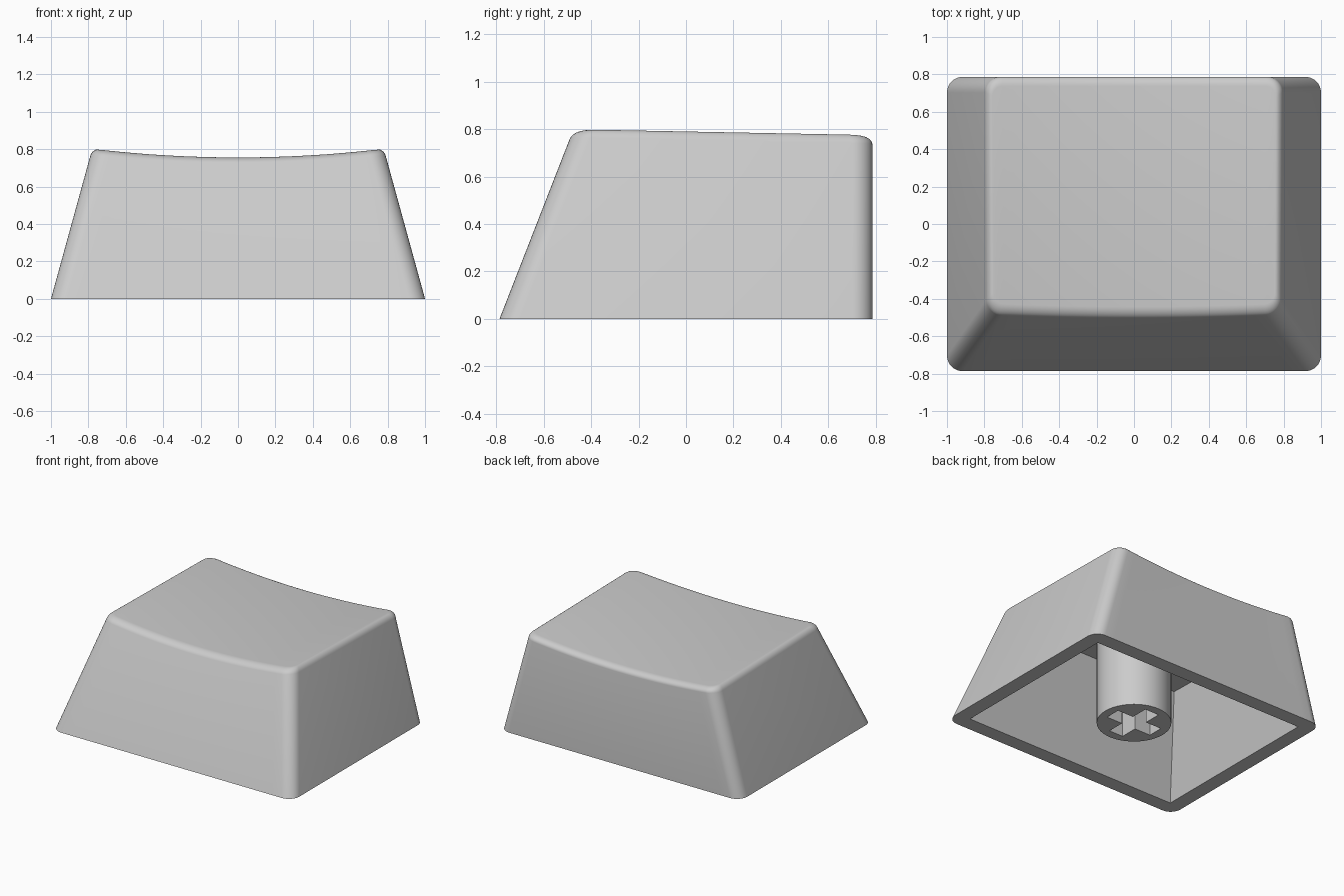
import bpy
import bmesh
from math import sin, cos, pi, radians

if "Cube" in bpy.data.objects:
    bpy.data.objects.remove(bpy.data.objects["Cube"], do_unlink=True)

grey = bpy.data.materials.new("light grey plastic")
grey.use_nodes = True
grey.diffuse_color = (0.6, 0.6, 0.6, 1)
grey.node_tree.nodes["Principled BSDF"].inputs["Base Color"].default_value = (0.6, 0.6, 0.6, 1)

ARC, SPAN = 8, 24          # corner and edge divisions
HALF = 2 * ARC + SPAN      # divisions from the left side to the right side
COUNT = 2 * (HALF + 1)
CORNER, WALL, DEPTH = 0.085, 0.11, 0.787


def outline(k, z, inset_x=0, inset_y=0, radius=CORNER):
    """Point k of the tapered rounded rectangle at height z; back half, then front half."""
    back = k <= HALF
    i = k if back else COUNT - 1 - k
    hx = 1 - 0.275 * z - inset_x
    y_edge = DEPTH - inset_y if back else -DEPTH + 0.39 * z + inset_y
    side = 1 if back else -1
    if i <= ARC:
        a = pi / 2 * i / ARC
        x, dy = -hx + radius * (1 - cos(a)), radius * (1 - sin(a))
    elif i >= ARC + SPAN:
        a = pi / 2 * (HALF - i) / ARC
        x, dy = hx - radius * (1 - cos(a)), radius * (1 - sin(a))
    else:
        x, dy = (hx - radius) * (2 * (i - ARC) / SPAN - 1), 0
    return x, y_edge - side * dy, z


def dish(x, y):
    """Height of the scooped, slightly tilted top."""
    return 0.80 - 0.02 * (y + 0.45) - 0.044 * max(0, 1 - (x / 0.76) ** 2)


def top_ring(a):
    """One step of the rounded rim around the top."""
    ix, iy, drop = 0.028 * (1 - cos(a)), 0.05 * (1 - cos(a)), 0.035 * (1 - sin(a))
    ring = []
    for k in range(COUNT):
        z = 0.77
        for _ in range(6):
            x, y, _z = outline(k, z, ix, iy, CORNER - ix)
            z = dish(x, y) - drop
        ring.append((x, y, z))
    return ring


def finish(bm, name):
    bmesh.ops.remove_doubles(bm, verts=bm.verts, dist=0.0001)
    bmesh.ops.recalc_face_normals(bm, faces=bm.faces)
    mesh = bpy.data.meshes.new(name)
    bm.to_mesh(mesh)
    bm.free()
    mesh.materials.append(grey)
    obj = bpy.data.objects.new(name, mesh)
    bpy.context.collection.objects.link(obj)
    bpy.ops.object.select_all(action="DESELECT")
    obj.select_set(True)
    bpy.context.view_layer.objects.active = obj
    bpy.ops.object.shade_smooth_by_angle(angle=radians(30))
    return obj


# Hollow shell: ceiling, inner wall, bottom rim, outer wall, rounded edge, dished top
ceiling = []
for k in range(COUNT):
    x, y, z = outline(k, 0.68, WALL, WALL, 0)
    ceiling.append((x, y, 0.68 - 0.02 * y))
rings = [ceiling,
         [outline(k, 0, WALL, WALL, 0) for k in range(COUNT)],
         [outline(k, 0) for k in range(COUNT)]]
rings += [top_ring(pi / 2 * j / 6) for j in range(7)]

bm = bmesh.new()
loops = [[bm.verts.new(p) for p in ring] for ring in rings]
for low, high in zip(loops, loops[1:]):
    for k in range(COUNT):
        n = (k + 1) % COUNT
        bm.faces.new((low[k], low[n], high[n], high[k]))
for cap in (loops[0], loops[-1]):
    for k in range(HALF):
        bm.faces.new((cap[k], cap[k + 1], cap[COUNT - 2 - k], cap[COUNT - 1 - k]))
finish(bm, "keycap_shell")

# Round stem with a cross-shaped socket
R, ARM, SLOT, STEM_TOP, SOCKET = 0.254, 0.19, 0.058, 0.69, 0.45
circle = [(R * cos(2 * pi * i / 64), R * sin(2 * pi * i / 64)) for i in range(64)]
cross = []
for q in range(4):
    c, s = round(cos(q * pi / 2)), round(sin(q * pi / 2))
    for x, y in ((ARM, -SLOT), (ARM, SLOT), (SLOT, SLOT)):
        cross.append((c * x - s * y, s * x + c * y))

bm = bmesh.new()
bottom_edges = []
for points, height in ((circle, STEM_TOP), (cross, SOCKET)):
    low = [bm.verts.new((x, y, 0)) for x, y in points]
    high = [bm.verts.new((x, y, height)) for x, y in points]
    for i in range(len(points)):
        j = (i + 1) % len(points)
        bm.faces.new((low[i], low[j], high[j], high[i]))
        bottom_edges.append(bm.edges.get((low[i], low[j])))
    bm.faces.new(high)
bmesh.ops.triangle_fill(bm, edges=bottom_edges, use_beauty=True)
finish(bm, "stem")
